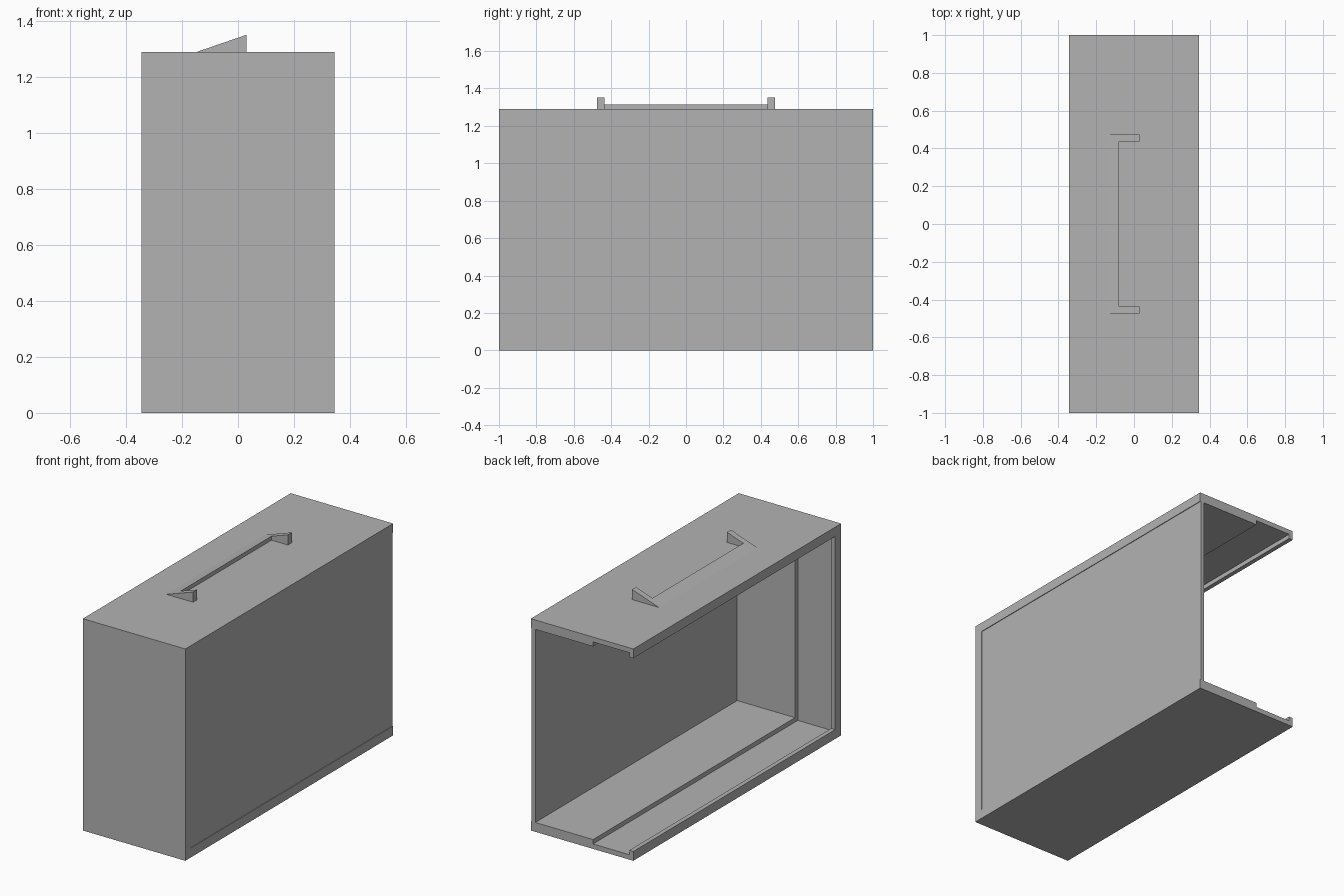
import bpy, bmesh

cube = bpy.data.objects.get("Cube")
if cube:
    bpy.data.objects.remove(cube, do_unlink=True)

HALF_W, HEIGHT = 0.345, 1.29     # case half width (x) and height
WALL = 0.057                     # thick part of the shell

grey = bpy.data.materials.new("plain_grey")
grey.use_nodes = True
grey.diffuse_color = (0.45, 0.45, 0.45, 1)
grey.node_tree.nodes["Principled BSDF"].inputs["Base Color"].default_value = (0.45, 0.45, 0.45, 1)


def finish(name, bm):
    bmesh.ops.recalc_face_normals(bm, faces=bm.faces)
    mesh = bpy.data.meshes.new(name)
    bm.to_mesh(mesh)
    bm.free()
    mesh.materials.append(grey)
    obj = bpy.data.objects.new(name, mesh)
    bpy.context.collection.objects.link(obj)
    return obj


def loft(name, rings):
    """Closed solid from a list of matching closed outlines."""
    bm = bmesh.new()
    loops = [[bm.verts.new(p) for p in ring] for ring in rings]
    n = len(rings[0])
    for a, b in zip(loops, loops[1:]):
        for i in range(n):
            j = (i + 1) % n
            bm.faces.new((a[i], a[j], b[j], b[i]))
    bm.faces.new(loops[0])
    bm.faces.new(loops[-1])
    return finish(name, bm)


# Shell: stepped section (x, inset) swept along bottom, front wall and top
section = [(-HALF_W, 0), (HALF_W, 0), (HALF_W, WALL), (-0.074, WALL),
           (-0.074, 0.03), (-0.318, 0.03), (-0.318, WALL), (-HALF_W, WALL)]
path = [(1, 0, 0), (-1, 1, 0), (-1, 1, 1), (1, 0, 1)]   # y, y inset, at top
loft("case_shell", [[(x, y + t * inset, HEIGHT - t if top else t) for x, t in section]
                    for y, inset, top in path])

# Side panel, set slightly back inside the shell
low, high = WALL, HEIGHT - WALL
panel = [(0.315, low), (0.341, low), (0.341, high), (0.315, high)]
loft("side_panel", [[(x, y, z) for x, z in panel] for y in (-1 + WALL, 1)])

# Handle: U-shaped outline rising in a slope towards +x
START, END, BAR, RISE = -0.15, 0.03, -0.08, 0.062
outer, inner = 0.475, 0.437


def slope(x):
    return HEIGHT + RISE * (x - START) / (END - START)


outline = [(START, -outer), (END, -outer), (END, -inner), (BAR, -inner),
           (BAR, inner), (END, inner), (END, outer), (START, outer)]
bm = bmesh.new()
base = [bm.verts.new((x, y, HEIGHT)) for x, y in outline]
crest = [b if x == START else bm.verts.new((x, y, slope(x)))
         for b, (x, y) in zip(base, outline)]
bm.faces.new(base)
bm.faces.new(crest)
for i in range(len(outline) - 1):
    j = i + 1
    corners = dict.fromkeys((base[i], base[j], crest[j], crest[i]))
    bm.faces.new(list(corners))
finish("handle", bm)
